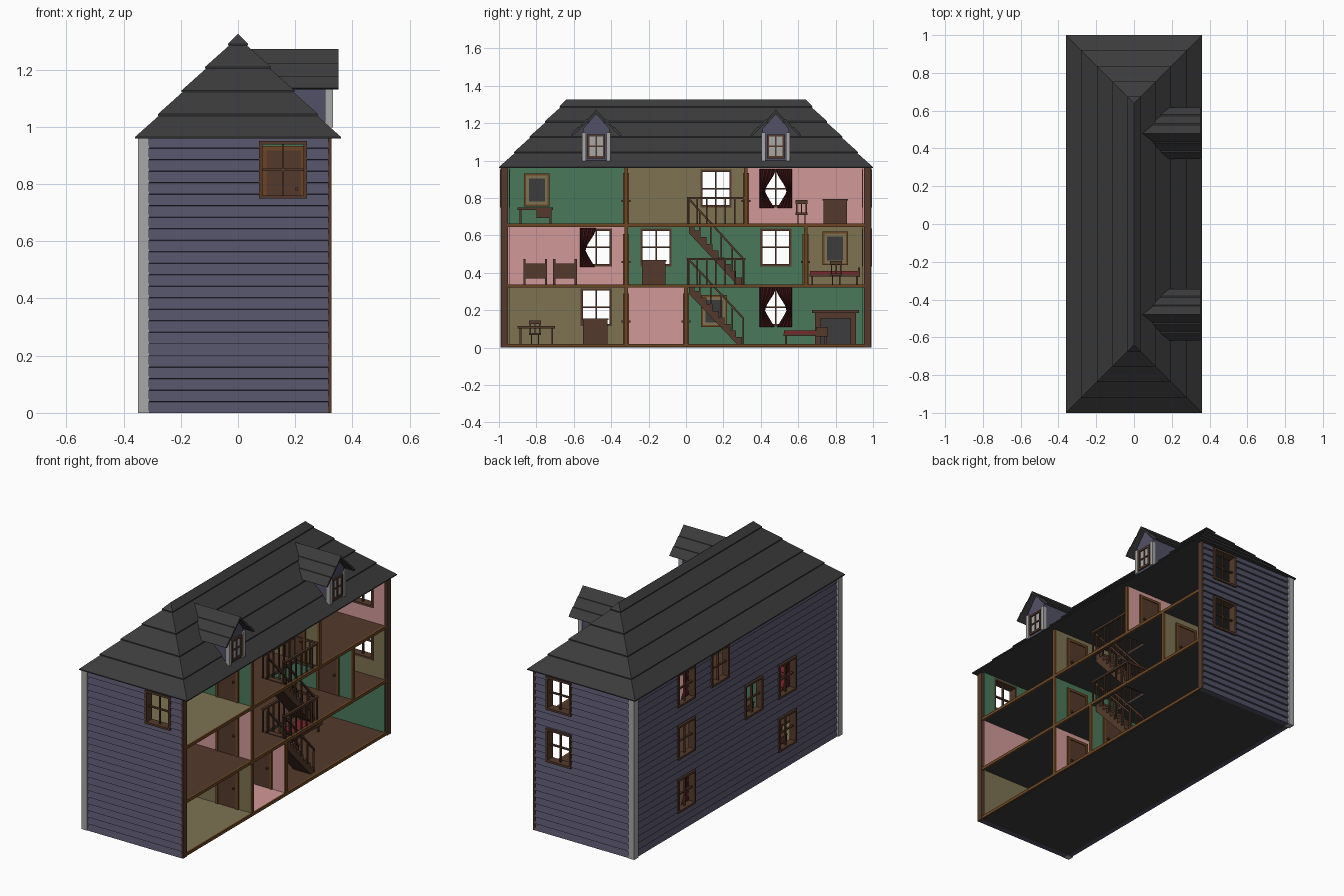
import bpy, bmesh, math
from mathutils import Vector

if "Cube" in bpy.data.objects:
    bpy.data.objects.remove(bpy.data.objects["Cube"])

COL = {"siding": (.086, .082, .135), "roof_grey": (.045, .045, .045), "post_grey": (.39, .39, .39),
       "green": (.068, .19, .105), "olive": (.205, .171, .084), "pink": (.65, .315, .315),
       "wood_brown": (.089, .042, .025), "trim_brown": (.15, .062, .018),
       "curtain_red": (.064, .009, .01), "cushion_red": (.2, .02, .027)}
MAT = {}
for n, c in COL.items():
    MAT[n] = bpy.data.materials.new(n)
    MAT[n].diffuse_color = (*c, 1)


def finish(name, bm, mat):
    bmesh.ops.recalc_face_normals(bm, faces=bm.faces)
    me = bpy.data.meshes.new(name)
    bm.to_mesh(me)
    bm.free()
    o = bpy.data.objects.new(name, me)
    if mat:
        me.materials.append(MAT[mat])
    bpy.context.collection.objects.link(o)
    return o


def boxes(name, items, mat):
    """items: (x0, x1, y0, y1, z0, z1)"""
    bm = bmesh.new()
    for x0, x1, y0, y1, z0, z1 in items:
        vs = bmesh.ops.create_cube(bm, size=1)["verts"]
        for v in vs:
            v.co = (x0 + (v.co.x + .5) * (x1 - x0), y0 + (v.co.y + .5) * (y1 - y0), z0 + (v.co.z + .5) * (z1 - z0))
    return finish(name, bm, mat)


def prism(name, pts, axis, a, b, mat):
    """Extrude a 2D profile along x or y."""
    bm = bmesh.new()
    put = (lambda p, t: (t, p[0], p[1])) if axis == "x" else (lambda p, t: (p[0], t, p[1]))
    f = bm.faces.new([bm.verts.new(put(p, a)) for p in pts])
    ext = bmesh.ops.extrude_face_region(bm, geom=[f])["geom"]
    d = Vector(put((0, 0), b - a))
    bmesh.ops.translate(bm, vec=d, verts=[v for v in ext if isinstance(v, bmesh.types.BMVert)])
    return finish(name, bm, mat)


# cutters: windows and stairwell
ROW = [.215, .535, .85]
BACK = [(-.48, 0), (.48, 0), (-.48, 1), (-.16, 1), (.48, 1), (.16, 2), (.48, 2)]
ENDS = [(-1, 2), (1, 1), (1, 2)]
HW, HH = .0775, .095
win = [(-.4, -.25, y - HW, y + HW, ROW[r] - HH, ROW[r] + HH) for y, r in BACK]
win += [(.08, .235, min(s * .9, s * 1.1), max(s * .9, s * 1.1), ROW[r] - HH, ROW[r] + HH) for s, r in ENDS]
win_cut = boxes("window_cutter", win, None)
stair_cut = boxes("stairwell_cutter", [(.17, .305, .008, .3, .25, .8)], None)
CUT = []


def cut(o, c):
    m = o.modifiers.new("cut", "BOOLEAN")
    m.operation, m.solver, m.object = "DIFFERENCE", "EXACT", c
    CUT.append(o)


# clapboard outer walls
N, H = 24, .967
def claps(inner, outer, s):
    pts = [(s * inner, 0)]
    for i in range(N):
        pts += [(s * outer, i * H / N), (s * (outer - .01), (i + .96) * H / N)]
    return pts + [(s * inner, H)]
cut(prism("back_siding", claps(.315, .342, -1), "y", -.957, .957, "siding"), win_cut)
for s, n in ((-1, "front"), (1, "rear")):
    cut(prism(n + "_end_siding", claps(.957, .99, s), "x", -.312, .318, "siding"), win_cut)
    boxes(n + "_corner_post", [(-.35, -.312, *sorted((s * .953, s * .993)), 0, H)], "post_grey")
    boxes(n + "_opening_trim", [(.315, .327, *sorted((s * .953, s * .99)), 0, H)], "wood_brown")

# floor slabs: dark undersides, brown front edges
boxes("base_slab", [(-.315, .315, -.957, .957, 0, .012)], "roof_grey")
for i, z in enumerate((.32, .645)):
    cut(boxes("ceiling_slab_%d" % i, [(-.312, .315, -.957, .957, z, z + .01)], "roof_grey"), stair_cut)
boxes("floor_edges", [(.313, .325, -.955, .955, z, z + .018) for z in (.002, .32, .645)], "trim_brown")

# rooms: y0, y1, storey, wall colour, floor colour
ROOMS = [(-.953, -.32, 0, "olive", "olive"), (-.32, 0, 0, "pink", "pink"), (0, .953, 0, "green", "wood_brown"),
         (-.953, -.32, 1, "pink", "wood_brown"), (-.32, .64, 1, "green", "wood_brown"), (.64, .953, 1, "olive", "wood_brown"),
         (-.953, -.32, 2, "green", "olive"), (-.32, .32, 2, "olive", "wood_brown"), (.32, .953, 2, "pink", "wood_brown")]
FZ = [.02, .338, .663]
CZ = [.32, .645, .966]
for k, (y0, y1, r, wall, floor) in enumerate(ROOMS):
    z0, z1 = FZ[r], CZ[r]
    cut(boxes("room_%d_walls" % k, [(-.314, -.308, y0 + .008, y1 - .008, z0, z1)], wall), win_cut)
    for y in (y0, y1 - .008):
        cut(boxes("room_%d_side_wall" % k, [(-.314, .315, y, y + .008, z0, z1)], wall), win_cut)
    cut(boxes("room_%d_floor" % k, [(-.308, .315, y0, y1, z0 - .008, z0)], floor), stair_cut)

# dividers: front edge trim and doors on both sides
for y, r in ((-.32, 0), (0, 0), (-.32, 1), (.64, 1), (-.32, 2), (.32, 2)):
    z = FZ[r]
    boxes("divider_trim", [(.313, .325, y - .01, y + .01, z - .01, CZ[r])], "trim_brown")
    boxes("door", [(.1, .22, y - .011, y + .011, z, z + .255)], "wood_brown")
    boxes("door_frame", [(.085, .1, y - .016, y + .016, z, z + .27), (.22, .235, y - .016, y + .016, z, z + .27),
                         (.085, .235, y - .016, y + .016, z + .255, z + .27)], "trim_brown")
    boxes("door_knob", [(.2, .21, y - .024, y + .024, z + .115, z + .125)], "wood_brown")

# window frames with crossbars
def frame(c, z, hw, hh, a, b, put, name):
    t = .006
    it = [(c - hw - t, c - hw + t, z - hh - t, z + hh + t), (c + hw - t, c + hw + t, z - hh - t, z + hh + t),
          (c - hw, c + hw, z - hh - t, z - hh + t), (c - hw, c + hw, z + hh - t, z + hh + t)]
    bars = [(c - .004, c + .004, z - hh, z + hh), (c - hw, c + hw, z - .004, z + .004)]
    m = (a + b) / 2
    boxes(name, [put(*i, a, b) for i in it] + [put(*i, m - .006, m + .006) for i in bars], "wood_brown")
onx = lambda p, q, z0, z1, a, b: (a, b, p, q, z0, z1)
ony = lambda p, q, z0, z1, a, b: (p, q, a, b, z0, z1)
for y, r in BACK:
    frame(y, ROW[r], HW, HH, -.346, -.304, onx, "back_window_frame")
for s, r in ENDS:
    frame(.1575, ROW[r], HW, HH, *sorted((s * .994, s * .942)), ony, "end_window_frame")

# hipped roof in overlapping courses
EDGE = [.965, 1.045, 1.128, 1.21, 1.29, 1.325]
for i in range(5):
    bm = bmesh.new()
    z0, z1 = EDGE[i], EDGE[i + 1]
    w0, w1 = 1.325 - z0, max(1.325 - z1 - .01, .001)
    rings = []
    for w, z in ((w0, z0 - .006), (w0, z0), (w1, z1)):
        rings.append([bm.verts.new((sx * w, sy * (.64 + w), z)) for sx, sy in ((-1, -1), (1, -1), (1, 1), (-1, 1))])
    for a, b in zip(rings, rings[1:]):
        for j in range(4):
            bm.faces.new((a[j], a[(j + 1) % 4], b[(j + 1) % 4], b[j]))
    bm.faces.new(rings[0])
    bm.faces.new(rings[-1])
    finish("roof_course_%d" % i, bm, "roof_grey")

# dormers
for c in (-.48, .48):
    prism("dormer_body", [(c - .07, .99), (c + .07, .99), (c + .07, 1.17), (c, 1.25), (c - .07, 1.17)], "x", .05, .322, "siding")
    half = [(0, 1.272), (.045, 1.222), (.052, 1.222), (.092, 1.178), (.099, 1.178), (.137, 1.136), (.128, 1.13)]
    prof = [(c + y, z) for y, z in half] + [(c, 1.255)] + [(c - y, z) for y, z in half[:0:-1]]
    prism("dormer_roof", prof, "x", .045, .352, "roof_grey")
    boxes("dormer_posts", [(.305, .332, c + s - .011, c + s + .011, .998, 1.15) for s in (-.066, .066)], "post_grey")
    boxes("dormer_pane", [(.32, .325, c - .042, c + .042, 1.02, 1.13)], "post_grey")
    frame(c, 1.075, .042, .058, .316, .332, onx, "dormer_window_frame")

# stairs, handrails and landing rails
for r in (0, 1):
    z0, z1, n = FZ[r], FZ[r + 1], 9
    pts, dy, dz = [(.3, z0)], .285 / n, (z1 - z0) / n
    for i in range(n):
        pts += [(.3 - i * dy, z0 + (i + 1) * dz), (.3 - (i + 1) * dy, z0 + (i + 1) * dz)]
    pts += [(.015, z1 - .05), (.27, z0)]
    prism("stairs", pts, "x", .182, .295, "wood_brown")
    for x in (.182, .287):
        prism("stair_handrail", [(.31, z0 + .125), (.31, z0 + .14), (.015, z1 + .14), (.015, z1 + .125)], "x", x, x + .01, "wood_brown")
        posts = [(.305 - .29 * k / 5, z0 + (z1 - z0) * k / 5) for k in range(6)]
        boxes("stair_balusters", [(x, x + .008, y - .004, y + .004, z, z + .13) for y, z in posts], "wood_brown")
    x0, x1, zt = .16, .31, z1 + .13
    ps = [(x, .01 + .05 * k) for x in (x0, x1) for k in range(7)] + [(x0 + .05, .31), (x0 + .1, .31)]
    boxes("landing_balusters", [(x - .004, x + .004, y - .004, y + .004, z1 - .01, zt) for x, y in ps], "wood_brown")
    boxes("landing_rail", [(x - .007, x + .007, .005, .315, zt, zt + .012) for x in (x0, x1)] +
          [(x0, x1, .303, .317, zt, zt + .012)], "wood_brown")

# tied-back wavy curtains
def curtain(y, z, s):
    bm = bmesh.new()
    rows = []
    for i in range(13):
        t = i / 12
        w = .085 - .055 * math.sin(math.pi * min(t / .6, 1) / 2) ** 2 if t < .6 else .03 + .05 * ((t - .6) / .4)
        rows.append([bm.verts.new((-.293 + .005 * math.sin(j * 1.57), y + s * (.087 - w * j / 16), z + .105 - .21 * t)) for j in range(17)])
    for a, b in zip(rows, rows[1:]):
        for j in range(16):
            bm.faces.new((a[j], a[j + 1], b[j + 1], b[j]))
    finish("curtain", bm, "curtain_red")
for y, r, s in ((.48, 0, -1), (.48, 0, 1), (.48, 2, -1), (.48, 2, 1), (-.48, 1, -1)):
    curtain(y, ROW[r], s)

# furniture
def table(name, x0, x1, y0, y1, z, h, t=.01, mat="wood_brown"):
    legs = [(x, x + t, y, y + t, z, z + h) for x in (x0 + .01, x1 - .01 - t) for y in (y0 + .01, y1 - .01 - t)]
    boxes(name, legs + [(x0, x1, y0, y1, z + h - .012, z + h)], mat)

def chair(x, y, z):
    table("chair_seat", x, x + .065, y, y + .065, z, .058, .007)
    boxes("chair_back", [(x, x + .007, y + k, y + k + .007, z + .05, z + .125) for k in (.004, .029, .054)] +
          [(x, x + .007, y, y + .065, z + .105, z + .125)], "wood_brown")

def cabinet(x, y, z, w, h):
    boxes("cabinet", [(x, x + .08, y, y + w, z, z + h), (x, x + .088, y - .005, y + w + .005, z + h - .008, z + h),
                      (x + .08, x + .084, y + .01, y + w / 2 - .004, z + .015, z + h - .02),
                      (x + .08, x + .084, y + w / 2 + .004, y + w - .01, z + .015, z + h - .02)], "wood_brown")

def picture(y0, y1, z0, z1):
    boxes("picture_frame", [(-.31, -.298, y0, y1, z0, z1)], "trim_brown")
    boxes("picture_mount", [(-.3, -.296, y0 + .01, y1 - .01, z0 + .01, z1 - .01)], "olive")
    boxes("picture_canvas", [(-.3, -.294, y0 + .025, y1 - .025, z0 + .025, z1 - .025)], "roof_grey")

picture(-.865, -.73, .755, .93)
picture(.73, .865, .44, .62)
picture(.08, .22, .11, .28)
table("desk", -.28, -.16, -.9, -.71, FZ[2], .085)
boxes("desk_drawers", [(-.27, -.165, -.8, -.72, FZ[2] + .03, FZ[2] + .08)], "wood_brown")
chair(-.2, .585, FZ[2])
cabinet(-.29, .735, FZ[2], .125, .13)
cabinet(-.29, -.235, FZ[1], .125, .13)
cabinet(-.29, -.55, FZ[0], .13, .135)
table("dining_table", -.15, .0, -.9, -.7, FZ[0], .095)
chair(-.1, -.84, FZ[0])
chair(.02, .77, FZ[1])
for y in (-.87, -.71):  # twin beds
    z = FZ[1]
    boxes("bed_frame", [(x, x + .012, y + k, y + k + .012, z, z + .135) for x in (-.28, -.02) for k in (0, .115)] +
          [(x, x + .008, y, y + .127, z + .03, z + .11) for x in (-.28, -.02)] + [(-.28, -.01, y, y + .127, z + .03, z + .045)], "wood_brown")
    boxes("bed_blanket", [(-.27, -.022, y + .008, y + .119, z + .045, z + .065)], "cushion_red")
# daybed and chaise
for n, x, y, w, r in (("daybed", -.16, .66, .27, 1), ("chaise", -.08, .52, .24, 0)):
    z = FZ[r]
    table(n + "_frame", x, x + .11, y, y + w, z, .055)
    boxes(n + "_cushion", [(x + .004, x + .106, y + .004, y + w - .004, z + .055, z + .072)], "cushion_red")
    boxes(n + "_headrest", [(x, x + .11, y + w - .055 * (1 - r) - .01, y + w, z + .04, z + .09)], "wood_brown")
# fireplace
boxes("fireplace", [(-.308, -.23, .69, .72, .02, .185), (-.308, -.23, .88, .91, .02, .185), (-.308, -.23, .72, .88, .155, .185),
                    (-.308, -.215, .675, .925, .185, .2)], "wood_brown")
boxes("hearth", [(-.308, -.25, .72, .88, .02, .155)], "roof_grey")

# apply cuts, remove cutters
bpy.context.view_layer.update()
dg = bpy.context.evaluated_depsgraph_get()
done = [(o, bpy.data.meshes.new_from_object(o.evaluated_get(dg))) for o in CUT]
for o, me in done:
    o.modifiers.clear()
    o.data = me
for c in (win_cut, stair_cut):
    bpy.data.objects.remove(c)

for m in bpy.data.materials:
    if m.users and not m.is_grease_pencil:
        m.use_nodes = True
        m.node_tree.nodes["Principled BSDF"].inputs["Base Color"].default_value = m.diffuse_color
